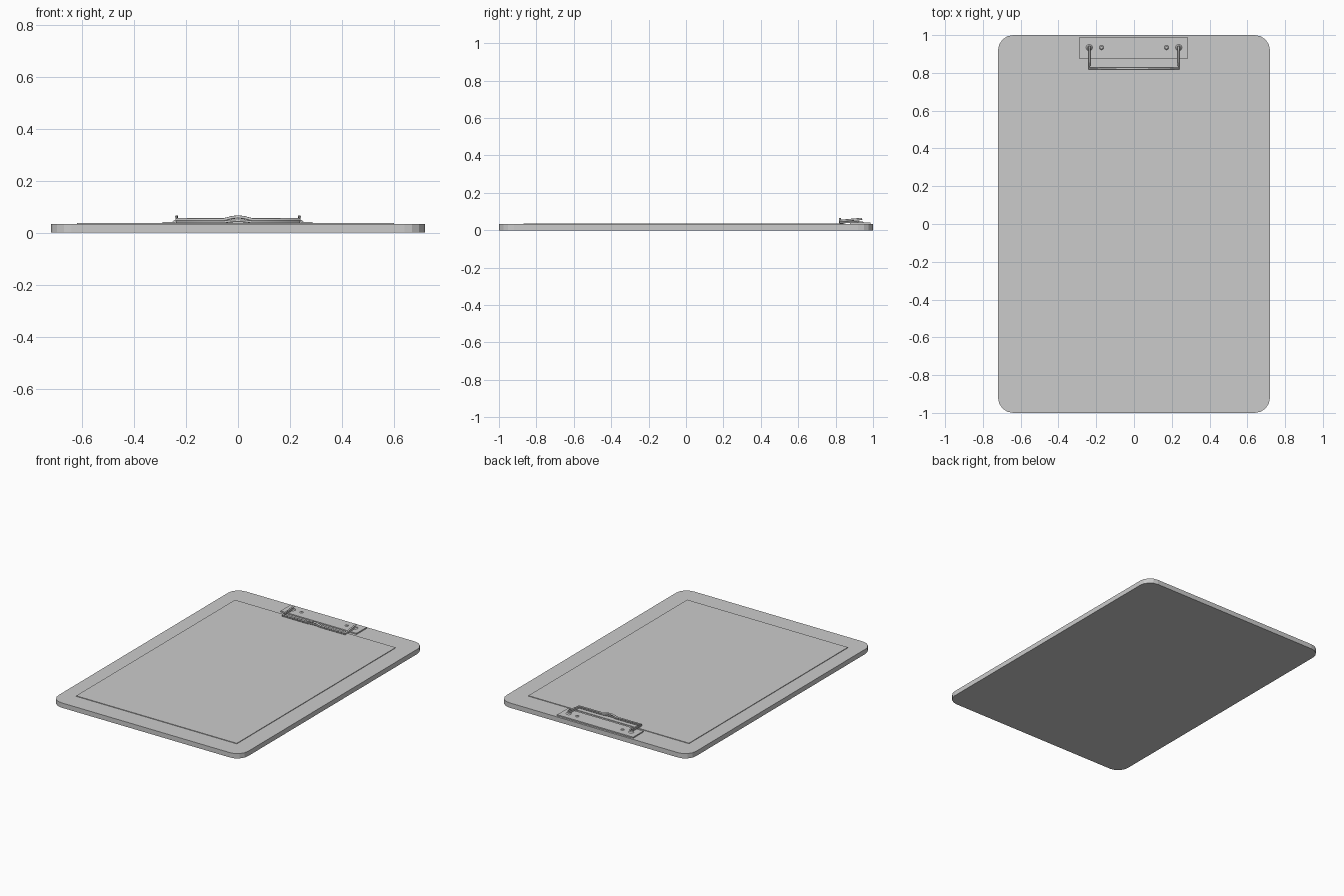
import bpy, bmesh, math

if "Cube" in bpy.data.objects:
    bpy.data.objects.remove(bpy.data.objects["Cube"])


def finish(name, bm):
    bmesh.ops.recalc_face_normals(bm, faces=bm.faces)
    me = bpy.data.meshes.new(name)
    bm.to_mesh(me)
    bm.free()
    ob = bpy.data.objects.new(name, me)
    bpy.context.collection.objects.link(ob)
    return ob


def slab(name, x0, x1, y0, y1, z0, z1, r=0.0, seg=3):
    """Flat plate, with rounded corners when r > 0."""
    bm = bmesh.new()
    pts = []
    corners = [(x1 - r, y1 - r, 0), (x0 + r, y1 - r, 90),
               (x0 + r, y0 + r, 180), (x1 - r, y0 + r, 270)]
    for cx, cy, a0 in corners:
        for i in range(seg + 1 if r else 1):
            a = math.radians(a0 + 90 * i / seg)
            pts.append((cx + r * math.cos(a), cy + r * math.sin(a), z0))
    face = bm.faces.new([bm.verts.new(p) for p in pts])
    res = bmesh.ops.extrude_face_region(bm, geom=[face])
    verts = [v for v in res["geom"] if isinstance(v, bmesh.types.BMVert)]
    bmesh.ops.translate(bm, verts=verts, vec=(0, 0, z1 - z0))
    return finish(name, bm)


def wire(name, half, radius):
    """Round wire through the half path, mirrored across x = 0."""
    path = half + [(-x, y, z) for x, y, z in reversed(half) if x]
    cu = bpy.data.curves.new(name, 'CURVE')
    cu.dimensions = '3D'
    cu.bevel_depth = radius
    cu.bevel_resolution = 2
    cu.use_fill_caps = True
    sp = cu.splines.new('POLY')
    sp.points.add(len(path) - 1)
    for p, co in zip(sp.points, path):
        p.co = (*co, 1)
    ob = bpy.data.objects.new(name, cu)
    bpy.context.collection.objects.link(ob)


def rivet(name, x, y, z0, r, h):
    bm = bmesh.new()
    bmesh.ops.create_cone(bm, cap_ends=True, segments=16, radius1=r,
                          radius2=r * 0.6, depth=h)
    bmesh.ops.translate(bm, verts=bm.verts, vec=(x, y, z0 + h / 2))
    finish(name, bm)


# Board and paper sheet
slab("board", -0.72, 0.72, -1.0, 1.0, 0.0, 0.033, r=0.08, seg=4)
slab("paper_sheet", -0.62, 0.60, -0.87, 0.853, 0.033, 0.037)

# Clip base plate with rivets and hinge studs
slab("clip_plate", -0.29, 0.287, 0.876, 0.987, 0.033, 0.041)
for side, s in (("left", -1), ("right", 1)):
    rivet("rivet_" + side, s * 0.172, 0.934, 0.041, 0.012, 0.004)
    rivet("hinge_stud_" + side, s * 0.237, 0.934, 0.041, 0.017, 0.007)

# Spring wire: upper lever and lower jaw, each with a thumb hump in the middle
wire("clip_lever", [(-0.236, 0.942, 0.061), (-0.236, 0.823, 0.050),
                    (-0.055, 0.823, 0.050), (-0.025, 0.823, 0.058),
                    (0.0, 0.823, 0.061)], 0.006)
wire("clip_jaw", [(-0.236, 0.934, 0.045), (-0.236, 0.823, 0.042),
                  (-0.05, 0.823, 0.042), (-0.025, 0.823, 0.045),
                  (0.0, 0.823, 0.046)], 0.005)
